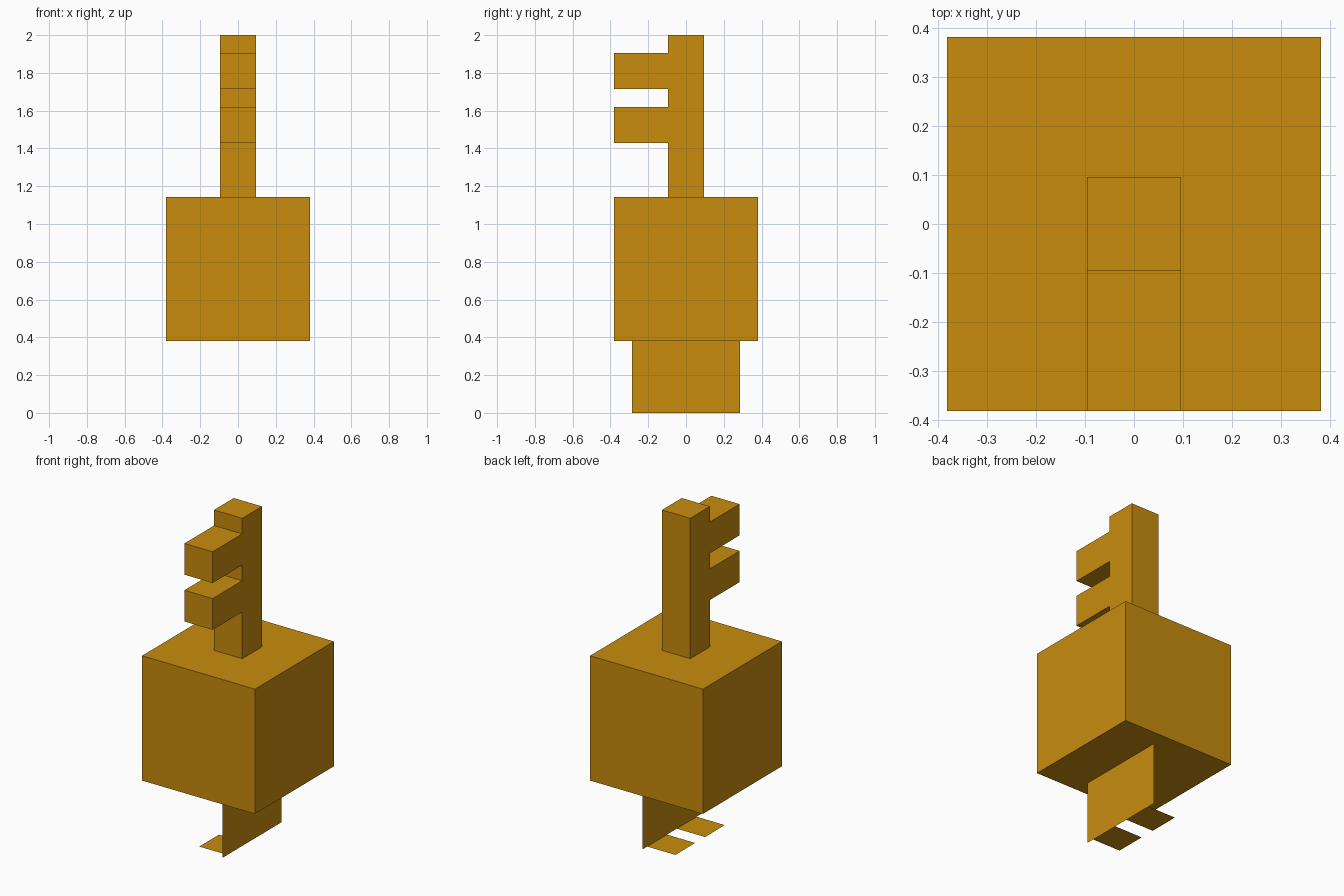
import bpy
import bmesh
from mathutils import Vector

cube = bpy.data.objects.get("Cube")
if cube:
    bpy.data.objects.remove(cube, do_unlink=True)

U = 2 / 21  # one grid unit of the blocky model

amber = bpy.data.materials.new("amber")
amber.use_nodes = True
colour = (0.58, 0.263, 0.004, 1)
amber.diffuse_color = colour
amber.node_tree.nodes["Principled BSDF"].inputs["Base Color"].default_value = colour


def sheet(name, points, extrude=None):
    """One flat polygon given in grid units, optionally extruded to a solid."""
    bm = bmesh.new()
    face = bm.faces.new([bm.verts.new(Vector(p) * U) for p in points])
    if extrude:
        result = bmesh.ops.extrude_face_region(bm, geom=[face], use_keep_orig=True)
        moved = [v for v in result["geom"] if isinstance(v, bmesh.types.BMVert)]
        bmesh.ops.translate(bm, verts=moved, vec=Vector(extrude) * U)
        bmesh.ops.recalc_face_normals(bm, faces=bm.faces)
    mesh = bpy.data.meshes.new(name)
    bm.to_mesh(mesh)
    bm.free()
    mesh.materials.append(amber)
    obj = bpy.data.objects.new(name, mesh)
    bpy.context.collection.objects.link(obj)
    return obj


# Cubic body
sheet("body", [(-4, -4, 4), (4, -4, 4), (4, 4, 4), (-4, 4, 4)], (0, 0, 8))

# Upright post with two forward prongs, extruded from its side profile
profile = [(1, 12), (1, 21), (-1, 21)]
for top, bottom in ((20, 18), (17, 15)):
    profile += [(-1, top), (-4, top), (-4, bottom), (-1, bottom)]
profile.append((-1, 12))
sheet("pronged_post", [(-1, y, z) for y, z in profile], (2, 0, 0))

# Thin standing plate below the body
sheet("leg_plate", [(1, -3, 0), (1, 3, 0), (1, 3, 4), (1, -3, 4)])

# Two thin feet lying on the floor beside the plate
for name, y in (("front_foot", -1.5), ("back_foot", 1.5)):
    sheet(name, [(-1, y - 1, 0), (1, y - 1, 0), (1, y + 1, 0), (-1, y + 1, 0)])
